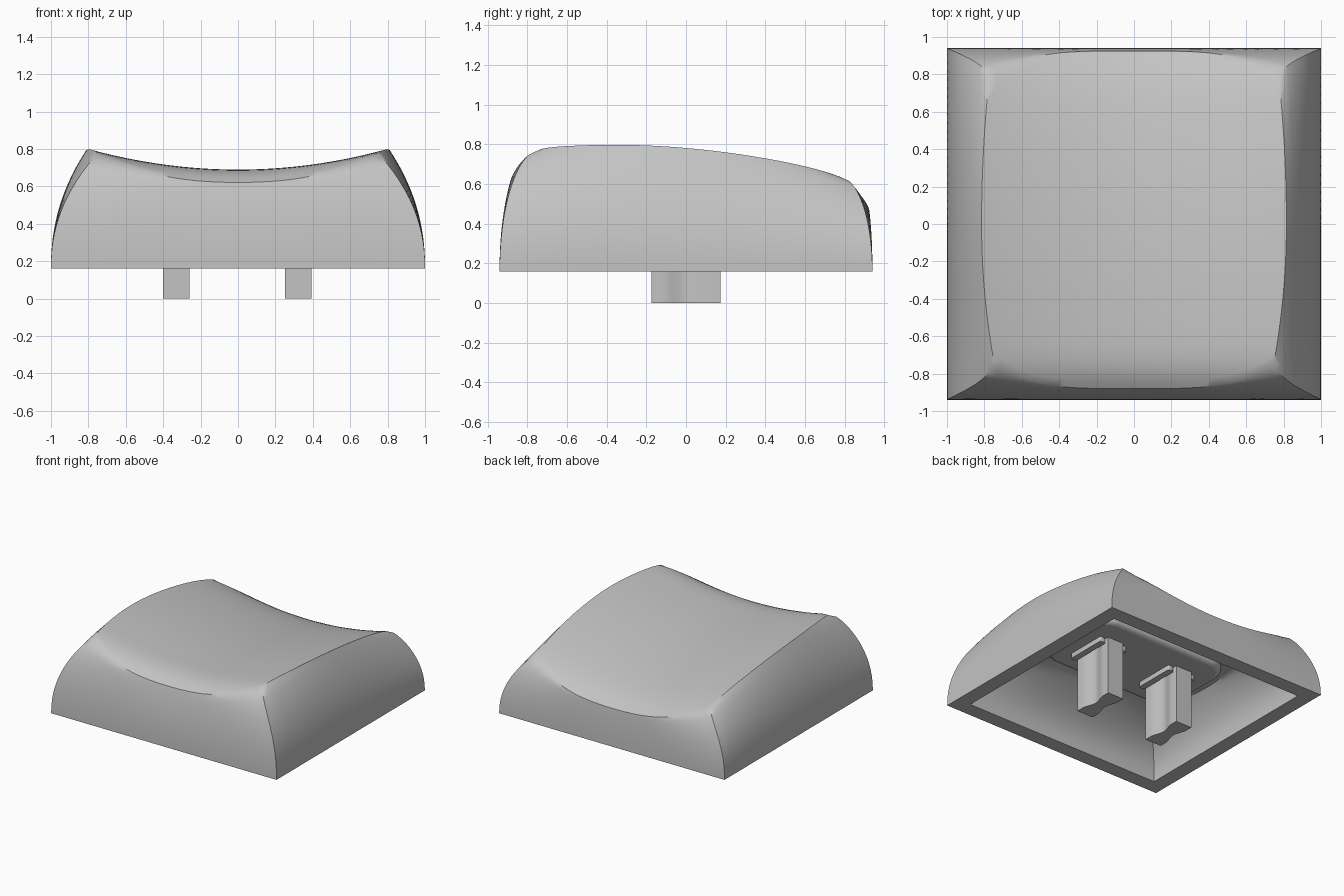
import bpy, bmesh, math

cube = bpy.data.objects.get("Cube")
if cube:
    bpy.data.objects.remove(cube, do_unlink=True)

grey = bpy.data.materials.new("plain grey")
grey.use_nodes = True
grey.diffuse_color = (0.55, 0.55, 0.55, 1)
grey.node_tree.nodes["Principled BSDF"].inputs["Base Color"].default_value = (0.55, 0.55, 0.55, 1)

N = 40        # grid cells across the dish
LEVELS = 20   # rings up each wall
BASE = 0.16   # height of the lower rim


def make_object(name, bm):
    bmesh.ops.recalc_face_normals(bm, faces=bm.faces)
    mesh = bpy.data.meshes.new(name)
    bm.to_mesh(mesh)
    bm.free()
    mesh.materials.append(grey)
    obj = bpy.data.objects.new(name, mesh)
    bpy.context.collection.objects.link(obj)
    bpy.ops.object.select_all(action="DESELECT")
    obj.select_set(True)
    bpy.context.view_layer.objects.active = obj
    bpy.ops.object.shade_smooth_by_angle(angle=math.radians(36))
    return obj


def dish(u, v):
    """Point of the hollowed top for grid coordinates from -1 to 1."""
    x = u * (0.815 - (0.04 if v > 0 else 0.065) * v * v)
    y = v * ((0.925 if v > 0 else 0.88) - 0.15 * u ** 4)
    d = y + 0.5
    drop = 0.088 * d * d if d > 0 else 3.3 * d ** 4
    z = 0.8 - drop - 0.05 * (max(y, 0) / 0.92) ** 8
    return x, y, z - 0.11 * (1 - (x / 0.8) ** 2)


def vault(u, v):
    """Point of the flat crown of the hollow."""
    return u * (0.7 - 0.06 * v * v), v * (0.45 - 0.05 * u * u), 0.53


def loop_cells():
    """Grid cells around the border, in order."""
    return ([(i, 0) for i in range(N)] + [(N, j) for j in range(N)]
            + [(i, N) for i in range(N, 0, -1)] + [(0, j) for j in range(N, 0, -1)])


def skin(bm, surface, half_x, half_y):
    """Curved top with bulging walls down to a square rim; returns the rim."""
    def uv(cell):
        return [2 * c / N - 1 for c in cell]
    grid = {(i, j): bm.verts.new(surface(*uv((i, j))))
            for i in range(N + 1) for j in range(N + 1)}
    for i in range(N):
        for j in range(N):
            bm.faces.new([grid[i, j], grid[i + 1, j], grid[i + 1, j + 1], grid[i, j + 1]])
    ring = [grid[c] for c in loop_cells()]
    for level in range(LEVELS - 1, -1, -1):
        t = level / LEVELS
        fx = t ** 2.2
        lower = []
        for cell in loop_cells():
            u, v = uv(cell)
            x, y, z = surface(u, v)
            bx, by = u * half_x, v * half_y
            # front and back walls round over towards the corners
            fy = fx + (1 - math.sqrt(1 - t * t) - fx) * u * u
            lower.append(bm.verts.new((bx + (x - bx) * fx, by + (y - by) * fy,
                                       BASE + (z - BASE) * t)))
        bridge(bm, ring, lower)
        ring = lower
    return ring


def bridge(bm, a, b):
    for k in range(len(a)):
        n = (k + 1) % len(a)
        bm.faces.new([a[k], a[n], b[n], b[k]])


def prism(name, outline, z0, z1):
    bm = bmesh.new()
    face = bm.faces.new([bm.verts.new((x, y, z0)) for x, y in outline])
    top = bmesh.ops.extrude_face_region(bm, geom=[face])["geom"]
    bmesh.ops.translate(bm, vec=(0, 0, z1 - z0),
                        verts=[g for g in top if isinstance(g, bmesh.types.BMVert)])
    return make_object(name, bm)


def rounded_rect(cx, cy, hx, hy, r, steps=8):
    pts = []
    for q, (sx, sy) in enumerate([(1, 1), (-1, 1), (-1, -1), (1, -1)]):
        for k in range(steps + 1):
            a = (q + k / steps) * math.pi / 2
            pts.append((cx + sx * (hx - r) + r * math.cos(a),
                        cy + sy * (hy - r) + r * math.sin(a)))
    return pts


# Hollow cap
bm = bmesh.new()
outer = skin(bm, dish, 1.0, 0.94)
inner = skin(bm, vault, 0.88, 0.82)
bridge(bm, outer, inner)
make_object("cap_shell", bm)

# Raised pad under the ceiling
pad = prism("ceiling_pad", rounded_rect(0, 0, 0.62, 0.37, 0.18), 0.47, 0.56)
bevel = pad.modifiers.new("soft_edge", "BEVEL")
bevel.width = 0.04
bevel.segments = 3

# Two stems with waisted sides, each with low ribs at its foot
for side, cx in (("right", -0.33), ("left", 0.322)):
    half = 0.175
    edge = []
    for k in range(17):
        y = half * (k / 8 - 1)
        waist = 0.028 * (0.5 + 0.5 * math.cos(math.pi * min(abs(y) / 0.12, 1)))
        edge.append((0.072 - waist, y))
    outline = [(cx + x, y) for x, y in edge] + [(cx - x, y) for x, y in reversed(edge)]
    prism(side + "_stem", outline, 0, 0.55)
    for n, s in enumerate((-1, 1)):
        prism(f"{side}_stem_rib_{n + 1}",
              rounded_rect(cx + s * 0.1, -0.02, 0.025, 0.17, 0.01, 3), 0.43, 0.53)
